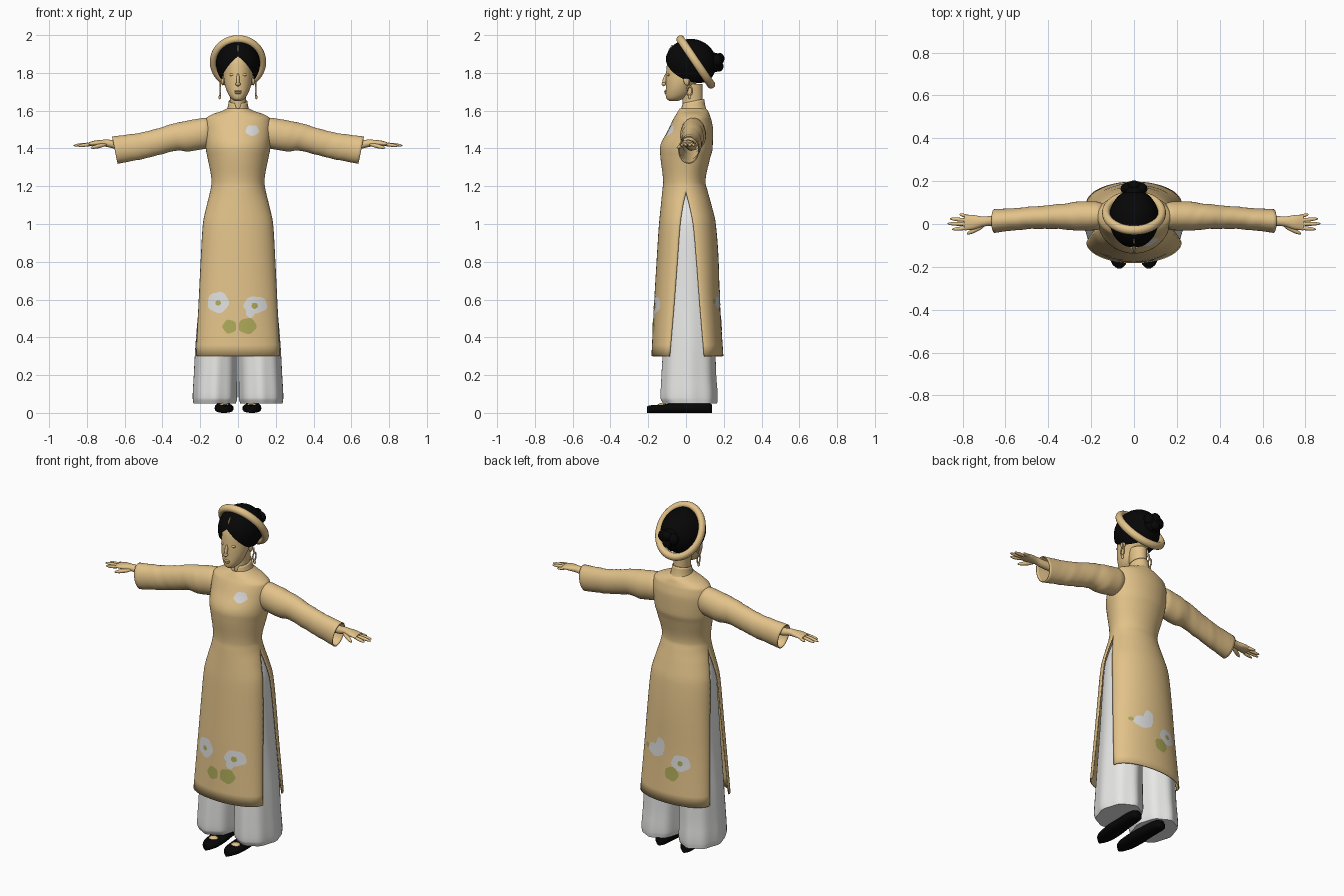
import bpy, bmesh
from math import sin, cos, pi, radians
from mathutils import Vector, Matrix
from mathutils.bvhtree import BVHTree

cube = bpy.data.objects.get("Cube")
if cube:
    bpy.data.objects.remove(cube, do_unlink=True)


def material(name, rgb):
    m = bpy.data.materials.new(name)
    m.use_nodes = True
    m.diffuse_color = (*rgb, 1)
    m.node_tree.nodes["Principled BSDF"].inputs["Base Color"].default_value = (*rgb, 1)
    return m


TAN = material("warm tan", (0.76, 0.54, 0.25))
WHITE = material("trouser white", (0.86, 0.86, 0.85))
PETAL = material("petal grey", (0.73, 0.73, 0.73))
GREEN = material("leaf green", (0.42, 0.40, 0.10))
BLACK = material("black", (0.002, 0.002, 0.002))


def smooth_rows(rows, k=4):
    """Insert k monotone-cubic steps between table rows, along column 0."""
    last = len(rows) - 1

    def slope(j, i):
        return (rows[i + 1][j] - rows[i][j]) / (rows[i + 1][0] - rows[i][0])

    def tangent(j, i):
        if i in (0, last):
            return slope(j, min(i, last - 1))
        a, b = slope(j, i - 1), slope(j, i)
        return 2 * a * b / (a + b) if a * b > 0 else 0

    out = []
    for i in range(last):
        p, q = rows[i], rows[i + 1]
        h = q[0] - p[0]
        for n in range(k):
            u = n / k
            s = u * u * (3 - 2 * u)
            out.append([p[0] + h * u] + [
                p[j] * (1 - s) + q[j] * s + h * u * (1 - u) *
                ((1 - u) * tangent(j, i) - u * tangent(j, i + 1)) for j in range(1, len(p))])
    return out + [list(rows[-1])]


def add_loft(bm, rings, closed=True, caps=True):
    grid = [[bm.verts.new(p) for p in ring] for ring in rings]
    n = len(grid[0])
    for a, b in zip(grid, grid[1:]):
        for i in range(n if closed else n - 1):
            j = (i + 1) % n
            bm.faces.new((a[i], a[j], b[j], b[i]))
    if caps:
        bm.faces.new(grid[0])
        bm.faces.new(grid[-1])


def add_ball(bm, centre, radii, aim=None):
    rot = Vector(aim).to_track_quat('Z', 'Y') if aim else None
    m = Matrix.LocRotScale(Vector(centre), rot, Vector(radii))
    bmesh.ops.create_uvsphere(bm, u_segments=20, v_segments=14, radius=1, matrix=m)


def finish(name, bm, mat, thick=0, angle=50):
    bmesh.ops.remove_doubles(bm, verts=bm.verts, dist=0.0002)
    bmesh.ops.recalc_face_normals(bm, faces=bm.faces)
    me = bpy.data.meshes.new(name)
    bm.to_mesh(me)
    bm.free()
    me.materials.append(mat)
    ob = bpy.data.objects.new(name, me)
    bpy.context.collection.objects.link(ob)
    bpy.ops.object.select_all(action='DESELECT')
    ob.select_set(True)
    bpy.context.view_layer.objects.active = ob
    bpy.ops.object.shade_smooth_by_angle(angle=radians(angle))
    if thick:
        mod = ob.modifiers.new("thickness", 'SOLIDIFY')
        mod.thickness, mod.offset = thick, 0


def turn(n):
    return [2 * pi * i / n for i in range(n)]


def oval(z, w, yf, yb, n=40):
    """Level ring with half width w, from yf in front to yb behind."""
    c, d = (yf + yb) / 2, (yb - yf) / 2
    return [(w * cos(t), c + d * sin(t), z) for t in turn(n)]


# Robe: z, half width, front y, front edge y, back edge y, back y
ROBE = [(1.61, .055, -.03, .035, .035, .10), (1.595, .085, -.04, .035, .035, .115),
        (1.578, .135, -.05, .035, .035, .122), (1.555, .168, -.064, .035, .035, .13),
        (1.5, .174, -.09, .035, .035, .14), (1.4, .168, -.135, .025, .025, .138),
        (1.35, .158, -.132, .02, .02, .125), (1.22, .137, -.118, 0, 0, .1),
        (1.18, .143, -.122, 0, 0, .11), (1.1, .162, -.13, -.015, .017, .132),
        (1.0, .183, -.14, -.03, .037, .155), (.8, .195, -.153, -.045, .055, .17),
        (.6, .205, -.165, -.06, .07, .176), (.3, .22, -.18, -.085, .095, .195)]
bm = bmesh.new()
arc = [pi * i / 28 for i in range(29)]
body = smooth_rows(ROBE, 5)
add_loft(bm, [[(w * cos(t), e + (f - e) * sin(t), z) for t in arc]
              for z, w, f, e, _, _ in body], False, False)
add_loft(bm, [[(w * cos(t), e + (b - e) * sin(t), z) for t in arc]
              for z, w, _, _, e, b in body], False, False)
cloth = BVHTree.FromBMesh(bm)
finish("robe", bm, TAN, 0.006)

# Standing collar, open in a small V at the front
bm = bmesh.new()
rings = []
for z, w, d, gap in smooth_rows([(1.575, .07, .076, .02), (1.605, .055, .064, .06),
                                 (1.65, .046, .056, .4)]):
    angles = [-pi / 2 + gap + (2 * pi - 2 * gap) * i / 36 for i in range(37)]
    rings.append([(w * cos(t), .037 + d * sin(t), z + .012 * sin(t)) for t in angles])
add_loft(bm, rings, False, False)
finish("collar", bm, TAN, 0.006)


# Embroidery plates laid on the cloth
def patch(name, x, z, rx, rz, mat, side=-1, lift=.005):
    bm = bmesh.new()
    rings = []
    for k in (.02, .25, .5, .75, 1):
        ring = []
        for t in turn(30):
            r = k * (1 + .05 * sin(5 * t + x * 40) * k)
            px, pz = x + rx * r * cos(t), z + rz * r * sin(t)
            hit = cloth.ray_cast(Vector((px, side, pz)), Vector((0, -side, 0)))[0]
            ring.append((px, hit.y + side * lift, pz))
        rings.append(ring)
    add_loft(bm, rings, True, False)
    bm.verts.ensure_lookup_table()
    bm.faces.new(bm.verts[:30])
    finish(name, bm, mat)


patch("chest_flower", .075, 1.495, .035, .028, PETAL)
patch("front_flower_right", -.105, .585, .056, .055, PETAL)
patch("front_flower_left", .092, .572, .062, .045, PETAL)
patch("front_flower_stem", .065, .535, .024, .032, PETAL)
patch("front_centre_right", -.105, .582, .015, .014, GREEN, lift=.008)
patch("front_centre_left", .088, .567, .017, .016, GREEN, lift=.008)
patch("front_leaf_right", -.045, .457, .036, .036, GREEN)
patch("front_leaf_left", .05, .46, .047, .042, GREEN)
patch("back_flower_left", .08, .585, .055, .036, PETAL, 1)
patch("back_flower_bud", .045, .62, .03, .045, PETAL, 1)
patch("back_flower_right", -.085, .545, .054, .046, PETAL, 1)
patch("back_centre", -.085, .545, .015, .015, GREEN, 1, .008)
patch("back_leaf", -.035, .475, .042, .04, GREEN, 1)
patch("back_small_leaf", .146, .59, .014, .013, GREEN, 1)

# Head, neck and face
bm = bmesh.new()
HEAD = [(1.652, .018, -.09, -.04), (1.665, .036, -.104, -.01), (1.69, .053, -.108, .02),
        (1.72, .065, -.107, .035), (1.76, .074, -.107, .07), (1.8, .078, -.105, .1),
        (1.85, .08, -.1, .11), (1.9, .072, -.082, .1), (1.94, .045, -.04, .07)]
add_loft(bm, [oval(*r) for r in smooth_rows(HEAD)])
finish("head", bm, TAN)
bm = bmesh.new()
add_loft(bm, [oval(*r) for r in smooth_rows(
    [(1.57, .05, -.02, .095), (1.64, .042, -.018, .088), (1.74, .047, -.03, .088)])])
finish("neck", bm, TAN)
bm = bmesh.new()
add_ball(bm, (0, -.112, 1.763), (.0085, .011, .036), (0, -.28, -1))
add_ball(bm, (0, -.117, 1.741), (.014, .012, .009))
finish("nose", bm, TAN)
bm = bmesh.new()
add_ball(bm, (0, -.107, 1.703), (.021, .009, .005))
add_ball(bm, (0, -.106, 1.694), (.018, .009, .006))
finish("lips", bm, TAN)

# Hair cap, cut to an arched hairline that peaks above the forehead
bm = bmesh.new()
bmesh.ops.create_uvsphere(bm, u_segments=40, v_segments=28, radius=1,
                          matrix=Matrix.LocRotScale(Vector((0, .025, 1.85)), None,
                                                    Vector((.116, .136, .13))))
for s in (1, -1):
    bmesh.ops.bisect_plane(bm, geom=bm.verts[:] + bm.edges[:] + bm.faces[:],
                           plane_co=(0, -.1, 1.885), plane_no=(.9 * s, .5, 1))
below = [f for f in bm.faces for c in [f.calc_center_median()]
         if c.z < 1.885 - .9 * abs(c.x) - .5 * (c.y + .1)]
bmesh.ops.delete(bm, geom=below, context='FACES')
finish("hair", bm, BLACK)

# Knotted bun
bm = bmesh.new()
for x, y, z, r in ((0, .15, 1.855, .052), (.03, .165, 1.865, .033), (-.03, .165, 1.86, .033),
                   (0, .178, 1.875, .03), (0, .175, 1.835, .028)):
    add_ball(bm, (x, y, z), (r, r * .85, r))
finish("hair_bun", bm, BLACK)

# Rolled headband, tilted back, with a small front pin
bpy.ops.mesh.primitive_torus_add(location=(0, .052, 1.858), rotation=(radians(-56), 0, 0),
                                 major_radius=.145, minor_radius=.021,
                                 major_segments=56, minor_segments=14)
band = bpy.context.object
band.name = "headband"
band.scale = (.9, 1, 1.05)
band.data.materials.append(TAN)
bpy.ops.object.shade_smooth_by_angle(angle=radians(50))
bm = bmesh.new()
add_ball(bm, (0, -.082, 1.93), (.004, .005, .022), (0, .6, 1))
finish("hair_pin", bm, TAN)

SLEEVE = [(.14, 1.485, .062, .042, .05), (.178, 1.48, .08, .038, .064),
          (.25, 1.468, .08, .037, .066), (.33, 1.46, .07, .035, .057),
          (.46, 1.425, .066, .03, .05), (.56, 1.405, .067, .022, .049),
          (.652, 1.391, .07, .014, .053)]
HAND = [(.5, 1.415, .028, .028, .028), (.66, 1.422, .022, .015, .023),
        (.7, 1.428, .019, .012, .023), (.75, 1.427, .016, .008, .034),
        (.79, 1.423, .01, .007, .037)]
LEG = [(1.16, 0, .125, -.075, .075), (1.0, 0, .177, -.1, .12), (.8, 0, .192, -.11, .135),
       (.6, 0, .205, -.117, .145), (.35, .002, .226, -.122, .155),
       (.2, .003, .234, -.13, .16), (.08, .004, .24, -.135, .168), (.05, .012, .236, -.122, .165)]
SHOE = [(-.207, .01, .034), (-.19, .03, .04), (-.14, .047, .044), (-.08, .05, .05),
        (0, .043, .056), (.07, .04, .058), (.12, .034, .053), (.137, .016, .045)]

for side, s in (("left", 1), ("right", -1)):
    # Wide sleeve with soft creases and a slanted open cuff
    bm = bmesh.new()
    rings = []
    for x, zc, rz, yc, ry in smooth_rows(SLEEVE, 6):
        fade = max(0, min(1, (x - .2) * 8, (.64 - x) * 8))
        ring = []
        for t in turn(32):
            f = 1 + .03 * fade * sin(75 * x + 2 * t) * sin(23 * x + t)
            z = rz * f * sin(t)
            ring.append((s * (x + .2 * z * max(0, x - .2) / .45), yc + ry * f * cos(t), zc + z))
        rings.append(ring)
    add_loft(bm, rings, True, False)
    finish(side + "_sleeve", bm, TAN, 0.005)

    # Forearm, palm and spread fingers
    bm = bmesh.new()
    add_loft(bm, [[(s * x, yc + ry * cos(t), z + rz * sin(t)) for t in turn(20)]
                  for x, z, rz, yc, ry in smooth_rows(HAND)])
    for a, b, r in (((.77, -.018, 1.423), (.85, -.025, 1.413), .009),
                    ((.77, -.001, 1.425), (.872, .002, 1.415), .009),
                    ((.77, .016, 1.424), (.86, .025, 1.415), .009),
                    ((.765, .032, 1.422), (.815, .046, 1.416), .008),
                    ((.695, -.004, 1.422), (.78, -.047, 1.403), .011)):
        a, b = (Vector((s * p[0], p[1], p[2])) for p in (a, b))
        add_ball(bm, (a + b) / 2, (r, r, (b - a).length / 2), b - a)
    finish(side + "_hand", bm, TAN)

    # Wide trouser leg with folds growing toward the hem
    bm = bmesh.new()
    rings = []
    for z, xi, xo, yf, yb in smooth_rows(LEG, 5):
        fold = .03 * max(0, 1 - z / .8)
        cx, w, cy, d = (xi + xo) / 2, (xo - xi) / 2, (yf + yb) / 2, (yb - yf) / 2
        ring = []
        for t in turn(48):
            f = 1 - fold * (1 - cos(8 * t))
            ring.append((s * (cx + w * f * cos(t)), cy + d * f * sin(t), z))
        rings.append(ring)
    add_loft(bm, rings)
    finish(side + "_trouser_leg", bm, WHITE)

    # Slipper, with the instep showing
    bm = bmesh.new()
    add_loft(bm, [[(s * (.077 + .008 * y / .2) + w * cos(t), y,
                    h / 2 + h / 2 * (abs(sin(t)) ** .7) * (1 if sin(t) > 0 else -1))
                   for t in turn(24)] for y, w, h in smooth_rows(SHOE)])
    finish(side + "_shoe", bm, BLACK)
    bm = bmesh.new()
    add_ball(bm, (s * .073, -.125, .041), (.026, .024, .012))
    finish(side + "_instep", bm, TAN)

    # Eyelid, ear and drop earring
    bm = bmesh.new()
    add_ball(bm, (s * .032, -.092, 1.79), (.015, .008, .007))
    finish(side + "_eye", bm, TAN)
    bm = bmesh.new()
    add_ball(bm, (s * .081, .005, 1.762), (.009, .018, .028))
    finish(side + "_ear", bm, TAN)
    bm = bmesh.new()
    loop = [(s * .095, .018 + .014 * sin(t), 1.705 + .024 * cos(t)) for t in turn(14)]
    for p in loop:
        add_ball(bm, p, (.004, .005, .006))
    add_ball(bm, (s * .093, .016, 1.742), (.004, .004, .018))
    add_ball(bm, (s * .096, .018, 1.672), (.007, .007, .012))
    finish(side + "_earring", bm, TAN)
